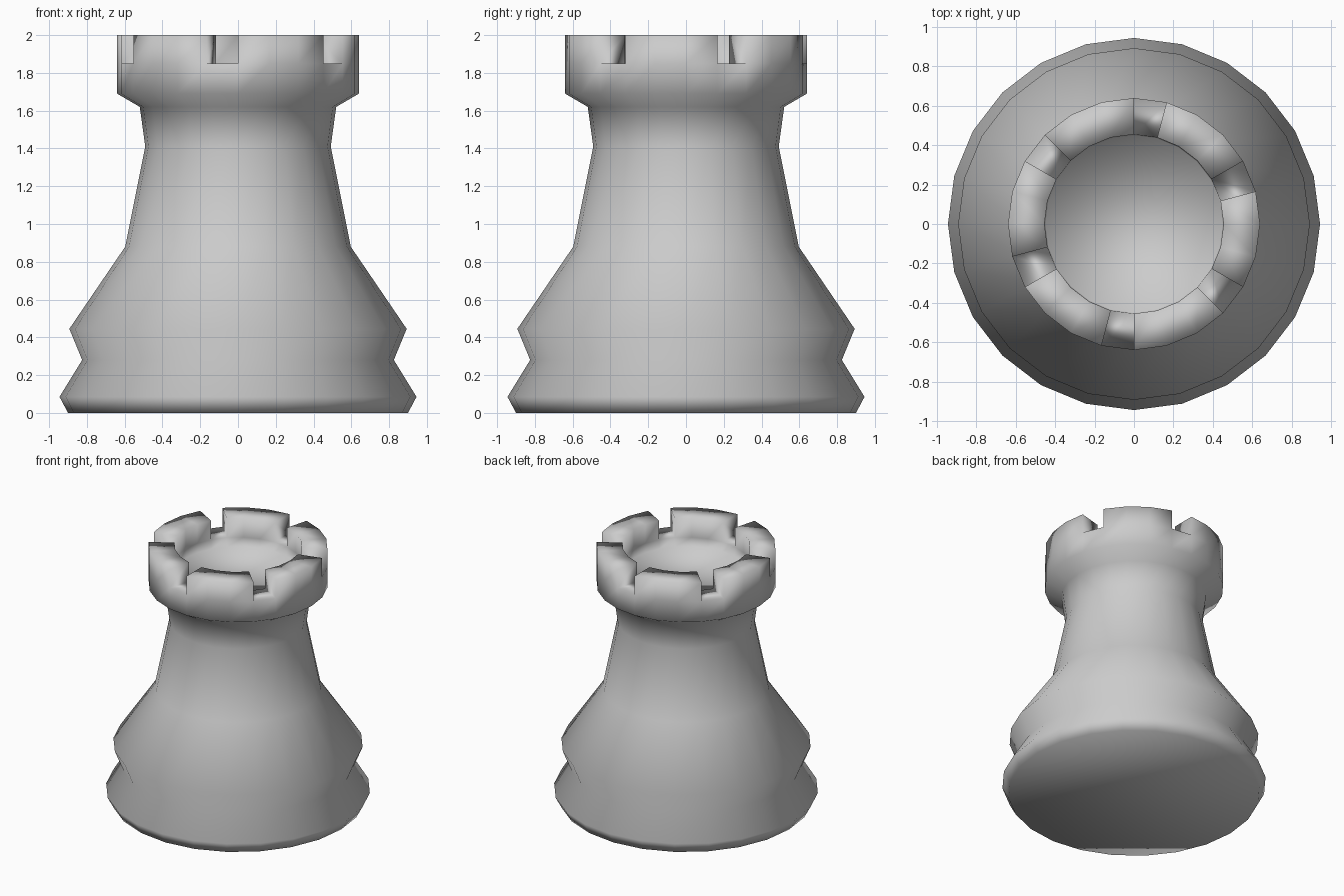
import bpy, bmesh
from math import cos, sin, radians

if "Cube" in bpy.data.objects:
    bpy.data.objects.remove(bpy.data.objects["Cube"])

SIDES = 24
# Lathe profile: base and body, outer crown, rim, inner crown
profile = [(0.90, 0), (0.945, 0.085), (0.825, 0.28), (0.893, 0.445), (0.597, 0.88),
           (0.491, 1.41), (0.52, 1.62), (0.64, 1.69), (0.64, 1.85), (0.64, 2.0),
           (0.455, 2.0), (0.455, 1.85), (0.45, 1.78)]
OUT_LOW, OUT_TOP, IN_TOP, IN_LOW = 8, 9, 10, 11

bm = bmesh.new()
rings = []
for r, z in profile:
    rings.append([bm.verts.new((r * cos(radians(15 * i)), r * sin(radians(15 * i)), z))
                  for i in range(SIDES)])


def is_notch(i):
    # one 15 degree gap every 60 degrees
    return i % 4 == 1


# Side faces, leaving gaps in the crown
for i in range(SIDES):
    j = (i + 1) % SIDES
    for k in range(len(rings) - 1):
        if is_notch(i) and OUT_LOW <= k < IN_LOW:
            continue
        a, b = rings[k], rings[k + 1]
        bm.faces.new((a[i], a[j], b[j], b[i]))
    if is_notch(i):
        # notch floor and its two walls
        o, n = rings[OUT_LOW], rings[IN_LOW]
        bm.faces.new((o[i], o[j], n[j], n[i]))
        for s in (i, j):
            bm.faces.new([rings[k][s] for k in (OUT_LOW, OUT_TOP, IN_TOP, IN_LOW)])

# Underside and the sunken floor of the crown
bm.faces.new(rings[0][::-1])
bm.faces.new(rings[-1])
bmesh.ops.recalc_face_normals(bm, faces=bm.faces)
for f in bm.faces:
    f.smooth = True

mesh = bpy.data.meshes.new("tower_piece")
bm.to_mesh(mesh)
bm.free()
tower = bpy.data.objects.new("tower_piece", mesh)
bpy.context.collection.objects.link(tower)
